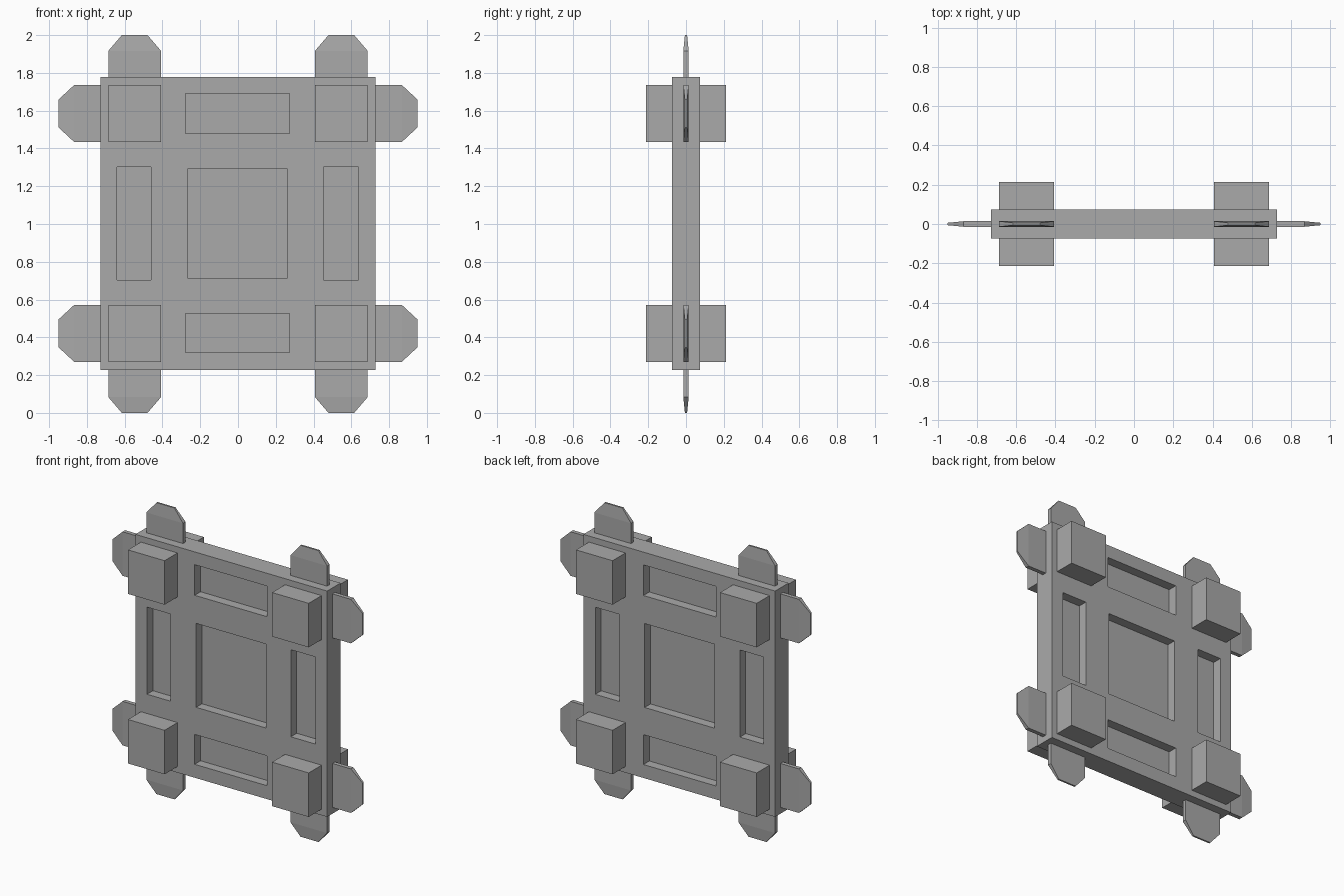
import bpy
import bmesh
from mathutils import Matrix, Vector

cube = bpy.data.objects.get("Cube")
if cube:
    bpy.data.objects.remove(cube)

grey = bpy.data.materials.new("plain grey")
grey.use_nodes = True
grey.diffuse_color = (0.4, 0.4, 0.4, 1)
grey.node_tree.nodes["Principled BSDF"].inputs["Base Color"].default_value = (0.4, 0.4, 0.4, 1)


def add_box(bm, low, high):
    low, high = Vector(low), Vector(high)
    place = Matrix.Translation((low + high) / 2) @ Matrix.Diagonal((*(high - low), 1))
    bmesh.ops.create_cube(bm, size=1, matrix=place)


def finish(bm, name):
    bmesh.ops.recalc_face_normals(bm, faces=bm.faces)
    mesh = bpy.data.meshes.new(name)
    bm.to_mesh(mesh)
    bm.free()
    mesh.materials.append(grey)
    obj = bpy.data.objects.new(name, mesh)
    bpy.context.collection.objects.link(obj)
    return obj


HALF_W, HALF_T, HALF_H = 0.728, 0.073, 0.775   # panel half sizes
FLOOR = 0.009                                 # half thickness of recess floors
BOX_X, BOX_Z = 0.547, 0.582                   # corner block centres from the middle
HALF_BX, HALF_BZ = 0.139, 0.151

# Panel with five recesses cut into each side
bm = bmesh.new()
add_box(bm, (-HALF_W, -HALF_T, 1 - HALF_H + 0.003), (HALF_W, HALF_T, 1 + HALF_H + 0.003))
panel = finish(bm, "panel")

recesses = [  # x range, z range
    (-0.267, 0.263, 0.714, 1.29),
    (-0.278, 0.272, 1.48, 1.69),
    (-0.278, 0.272, 0.32, 0.525),
    (-0.64, -0.46, 0.704, 1.302),
    (0.452, 0.638, 0.704, 1.302),
]
bm = bmesh.new()
for x0, x1, z0, z1 in recesses:
    add_box(bm, (x0, -0.2, z0), (x1, -FLOOR, z1))
    add_box(bm, (x0, FLOOR, z0), (x1, 0.2, z1))
cutter = finish(bm, "recess_cutter")
cutter.hide_render = True
cut = panel.modifiers.new("recesses", "BOOLEAN")
cut.operation, cut.solver, cut.object = "DIFFERENCE", "EXACT", cutter
bpy.context.view_layer.objects.active = panel
bpy.ops.object.modifier_apply(modifier=cut.name)
bpy.data.objects.remove(cutter)


# Flat tab with clipped corners, thinning from the shoulder to the tip
def tab(name, half_width, root, shoulder, tip, place):
    bm = bmesh.new()
    rings = []
    for along, half, thick in ((root, half_width, 0.014), (shoulder, half_width, 0.014),
                               (tip, half_width * 0.49, 0.006)):
        rings.append([bm.verts.new((a * half, b * thick, along))
                      for a, b in ((-1, -1), (1, -1), (1, 1), (-1, 1))])
    for lower, upper in zip(rings, rings[1:]):
        for i in range(4):
            j = (i + 1) % 4
            bm.faces.new((lower[i], lower[j], upper[j], upper[i]))
    bm.faces.new(rings[0])
    bm.faces.new(rings[-1])
    bm.transform(place)
    return finish(bm, name)


# Corner blocks on front and back, plus an upright and a sideways tab per corner
for sx, side in ((1, "left"), (-1, "right")):
    for sz, level in ((1, "upper"), (-1, "lower")):
        x, z = sx * BOX_X, 1.003 + sz * BOX_Z
        for sy, face in ((-1, "front"), (1, "back")):
            bm = bmesh.new()
            ys = sorted((sy * HALF_T, sy * 0.213))
            add_box(bm, (x - HALF_BX, ys[0], z - HALF_BZ), (x + HALF_BX, ys[1], z + HALF_BZ))
            finish(bm, f"{level}_{side}_{face}_block")
        upright = Matrix.Translation((x, 0, 1)) @ Matrix.Diagonal((1, 1, sz, 1))
        tab(f"{level}_{side}_upright_tab", HALF_BX, 0.75, 0.917, 1.0, upright)
        sideways = Matrix.Translation((0, 0, z)) @ Matrix.Rotation(sx * 1.5707963, 4, "Y")
        tab(f"{level}_{side}_sideways_tab", HALF_BZ, 0.70, 0.867, 0.95, sideways)
